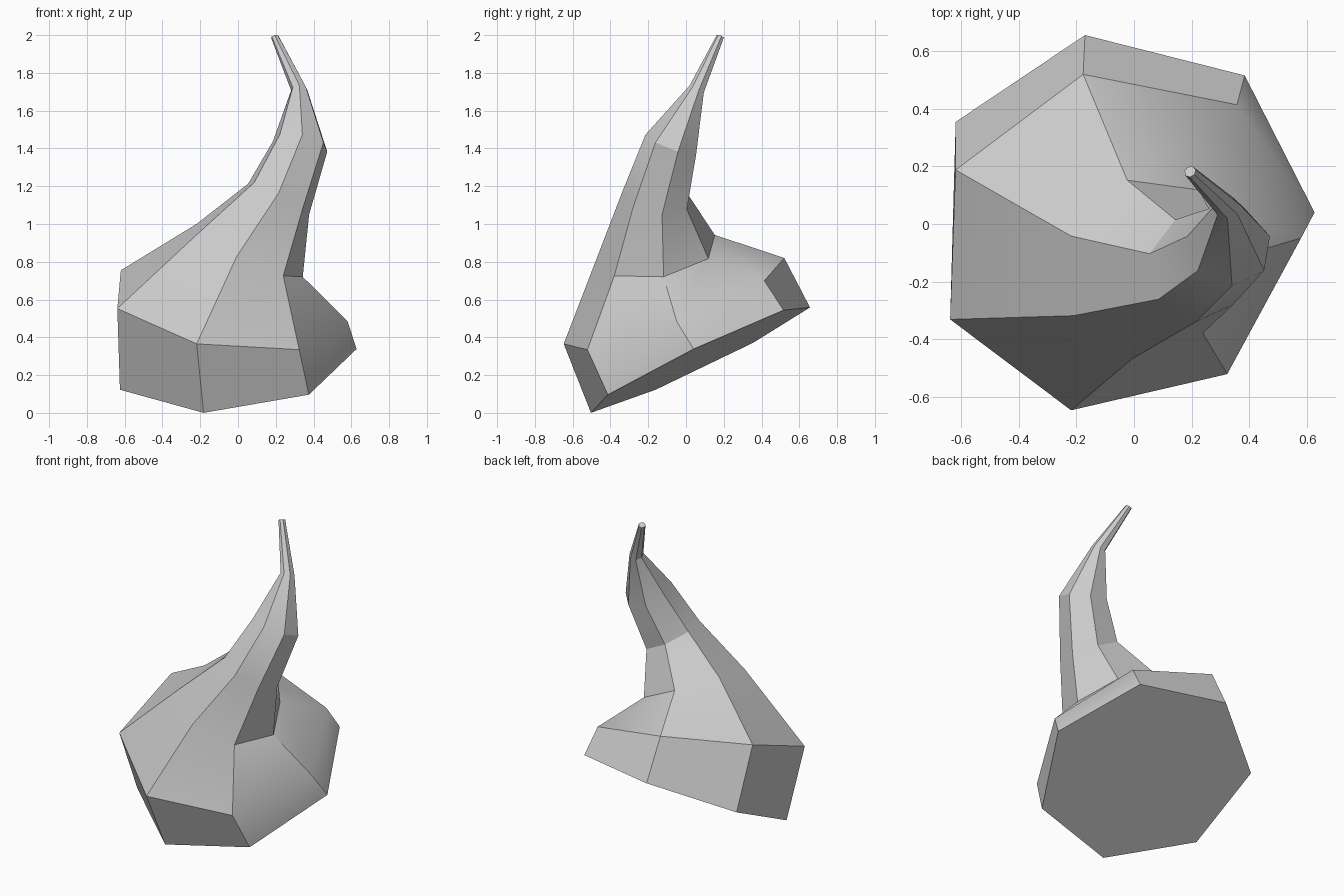
import bpy, bmesh, math
from mathutils import Vector

cube = bpy.data.objects.get("Cube")
if cube:
    bpy.data.objects.remove(cube, do_unlink=True)

SIDES = 7
# Cross-sections from base to tip: centre, slope of the ring in x and y, radius, turn in degrees
RINGS = [
    ((-0.03, 0.07, 0.29), (0.095, 0.48), 0.66, 255.5),
    ((-0.056, -0.061, 0.573), (-0.148, 0.395), 0.643, 256.7),
    ((0.05, -0.151, 0.855), (-0.478, 0.17), 0.324, 261),
    ((0.215, -0.156, 1.137), (-0.519, -0.143), 0.186, 268),
    ((0.331, -0.074, 1.422), (-0.193, -0.37), 0.15, 272),
    ((0.324, 0.058, 1.713), (0.05, -0.5), 0.044, 272),
    ((0.195, 0.182, 1.992), (0.35, -0.45), 0.021, 272),
]


def add_ring(bm, centre, slope, radius, turn):
    """Regular polygon lying in a tilted plane."""
    normal = Vector((-slope[0], -slope[1], 1)).normalized()
    tilt = Vector((0, 0, 1)).rotation_difference(normal)
    verts = []
    for i in range(SIDES):
        a = math.radians(turn) + math.tau * i / SIDES
        offset = Vector((math.cos(a), math.sin(a), 0)) * radius
        verts.append(bm.verts.new(Vector(centre) + tilt @ offset))
    return verts


# Twisted horn: skin the rings and cap both ends
bm = bmesh.new()
rings = [add_ring(bm, *r) for r in RINGS]
for low, high in zip(rings, rings[1:]):
    for i in range(SIDES):
        j = (i + 1) % SIDES
        bm.faces.new((low[i], low[j], high[j], high[i]))
bm.faces.new(rings[0][::-1])
bm.faces.new(rings[-1])
bmesh.ops.recalc_face_normals(bm, faces=bm.faces)
mesh = bpy.data.meshes.new("curved_horn")
bm.to_mesh(mesh)
bm.free()
horn = bpy.data.objects.new("curved_horn", mesh)
bpy.context.collection.objects.link(horn)

# Plain grey surface
grey = bpy.data.materials.new("light_grey")
grey.use_nodes = True
colour = (0.6, 0.6, 0.6, 1)
grey.diffuse_color = colour
grey.node_tree.nodes["Principled BSDF"].inputs["Base Color"].default_value = colour
mesh.materials.append(grey)

# Soft along the length, crisp on the ridges
bpy.ops.object.select_all(action='DESELECT')
horn.select_set(True)
bpy.context.view_layer.objects.active = horn
bpy.ops.object.shade_smooth_by_angle(angle=math.radians(30))
